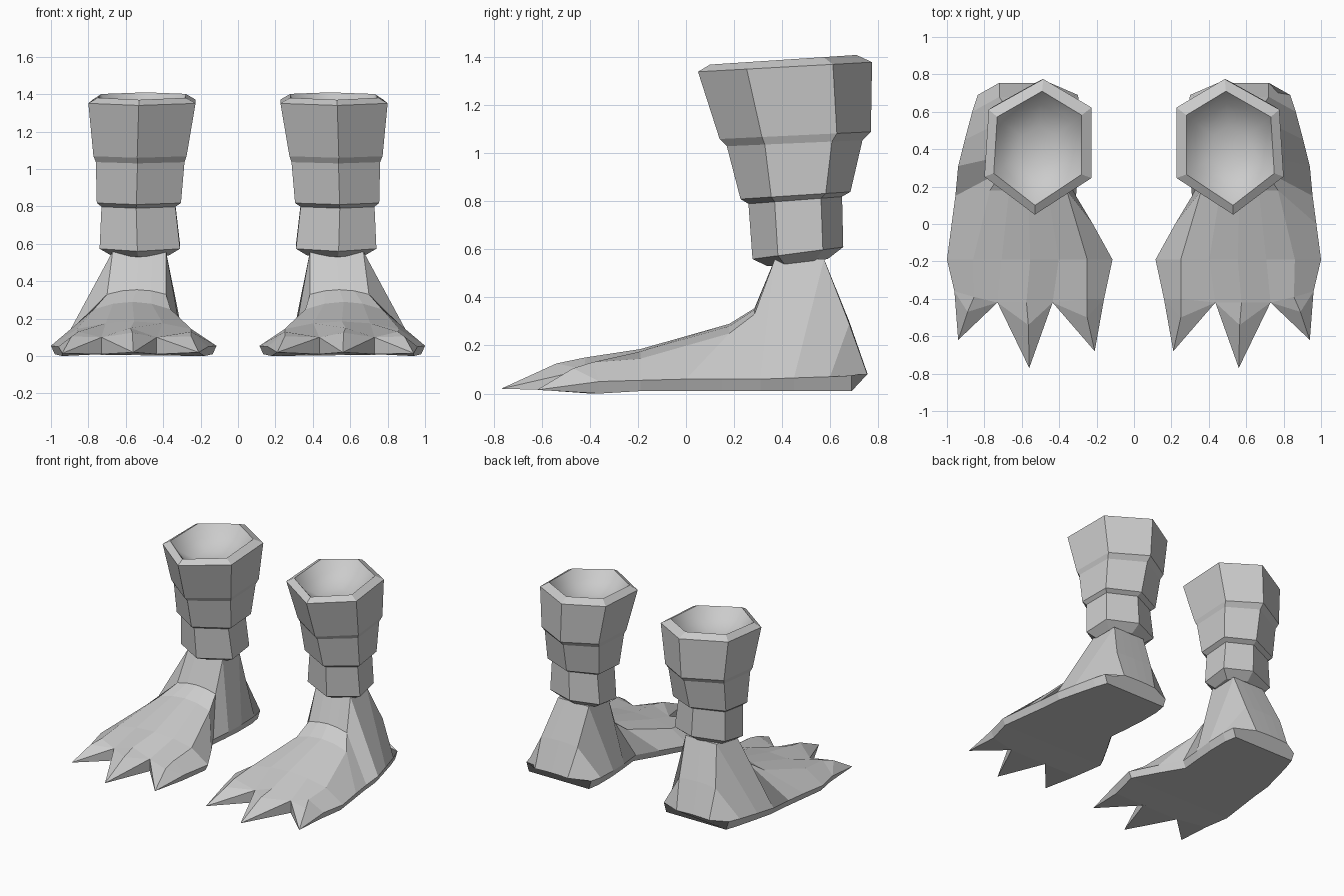
import bpy, bmesh
from mathutils import Vector

if "Cube" in bpy.data.objects:
    bpy.data.objects.remove(bpy.data.objects["Cube"])


def finish(name, bm, smooth_faces=()):
    """Fix normals, make the object and mirror it to the other side."""
    bmesh.ops.recalc_face_normals(bm, faces=bm.faces[:])
    for f in smooth_faces:
        f.smooth = True
    me = bpy.data.meshes.new(name)
    bm.to_mesh(me)
    bm.free()
    ob = bpy.data.objects.new(name, me)
    bpy.context.collection.objects.link(ob)
    mod = ob.modifiers.new("mirror", 'MIRROR')
    mod.use_mirror_merge = False
    return ob


def bridge(bm, a, b, closed=True):
    n = len(a)
    return [bm.faces.new((a[i], a[(i + 1) % n], b[(i + 1) % n], b[i]))
            for i in range(n if closed else n - 1)]


# --- leg: three stacked six-sided cuffs with a dished top ---
HEX = [(.53, 0), (1, .28), (.96, .775), (.45, 1), (0, .79), (0, .27)]
# x min, x max, y min, y max, z at front, z at back
LEG = [(.37, .68, .34, .59, .53, .56),
       (.31, .74, .277, .655, .56, .61),
       (.335, .73, .26, .65, .79, .82),
       (.305, .755, .227, .685, .81, .84),
       (.286, .76, .17, .735, 1.03, 1.055),
       (.275, .773, .14, .77, 1.06, 1.09),
       (.227, .80, .05, .775, 1.34, 1.38),
       (.28, .75, .10, .71, 1.37, 1.41)]
DISH = [(.28, .75, .10, .71, 1.37, 1.41),
        (.33, .70, .17, .64, 1.30, 1.33),
        (.42, .61, .29, .52, 1.25, 1.27)]


def hex_ring(bm, r):
    x0, x1, y0, y1, z0, z1 = r
    return [bm.verts.new((x0 + u * (x1 - x0), y0 + v * (y1 - y0), z0 + v * (z1 - z0)))
            for u, v in HEX]


bm = bmesh.new()
rings = [hex_ring(bm, r) for r in LEG]
for a, b in zip(rings, rings[1:]):
    bridge(bm, a, b)
bm.faces.new(rings[0][::-1])
dish = [rings[-1]] + [hex_ring(bm, r) for r in DISH[1:]]
inside = []
for a, b in zip(dish, dish[1:]):
    inside += bridge(bm, a, b)
inside.append(bm.faces.new(dish[-1]))
finish("leg_cuffs", bm, inside)

# --- foot: cross-sections from heel to toe roots ---
# base y, base x min, x max, edge z, top y, top x min, x max, shoulder z, centre z
FOOT = [(.69, .30, .835, .075, .755, .45, .72, .08, .085),
        (.60, .285, .865, .07, .68, .42, .72, .29, .30),
        (.45, .285, .905, .065, .575, .40, .655, .56, .56),
        (.31, .295, .94, .06, .37, .385, .67, .56, .56),
        (.15, .31, .955, .06, .285, .385, .70, .33, .355),
        (0, .22, .975, .06, .18, .36, .77, .25, .29),
        (-.19, .115, 1.0, .055, -.19, .25, .86, .145, .185)]

bm = bmesh.new()
rows = []
for yb, x0, x1, ze, yt, t0, t1, zs, zc in FOOT:
    pts = [(x0 + .02, yb, .01), (x0, yb, ze)]
    for i in range(5):
        k = 1 - (abs(i - 2) / 2) ** 2
        pts.append((t0 + (t1 - t0) * i / 4, yt, zs + (zc - zs) * k))
    pts += [(x1, yb, ze), (x1 - .02, yb, .01)]
    rows.append([bm.verts.new(p) for p in pts])

# toe roots: knuckles with notches between them
ROOT = [(.18, -.40, 0), (.16, -.40, .05), (.25, -.40, .13), (.435, -.42, .10),
        (.575, -.42, .15), (.73, -.42, .10), (.855, -.39, .13),
        (.96, -.36, .05), (.94, -.36, 0)]
rows.append([bm.verts.new(p) for p in ROOT])
for a, b in zip(rows, rows[1:]):
    bridge(bm, a, b, closed=False)
bm.faces.new(rows[0])

# sole
for a, b in zip(rows[:-1], rows[1:-1]):
    bm.faces.new((a[0], a[-1], b[-1], b[0]))
last, root = rows[-2], rows[-1]
gaps = [bm.verts.new((x, -.42, .01)) for x in (.435, .73)]
bm.faces.new((last[0], last[-1], root[-1], gaps[1], gaps[0], root[0]))

# --- three pointed claws growing out of the toe roots ---
bases = [root[0], *gaps, root[8]]
edges = [root[1], root[3], root[5], root[7]]
tips = [(.21, -.68, .02), (.56, -.77, .02), (.94, -.62, .015)]
ridges = [(.25, -.50, .105), (.565, -.54, .125), (.89, -.47, .105)]
for i in range(3):
    tip, ridge = bm.verts.new(tips[i]), bm.verts.new(ridges[i])
    b0, b1, e0, e1, k = bases[i], bases[i + 1], edges[i], edges[i + 1], root[2 + 2 * i]
    for tri in ((e0, ridge, k), (k, ridge, e1), (e0, tip, ridge), (ridge, tip, e1),
                (b0, tip, e0), (b1, e1, tip), (b0, b1, tip)):
        bm.faces.new(tri)
finish("clawed_foot", bm)
